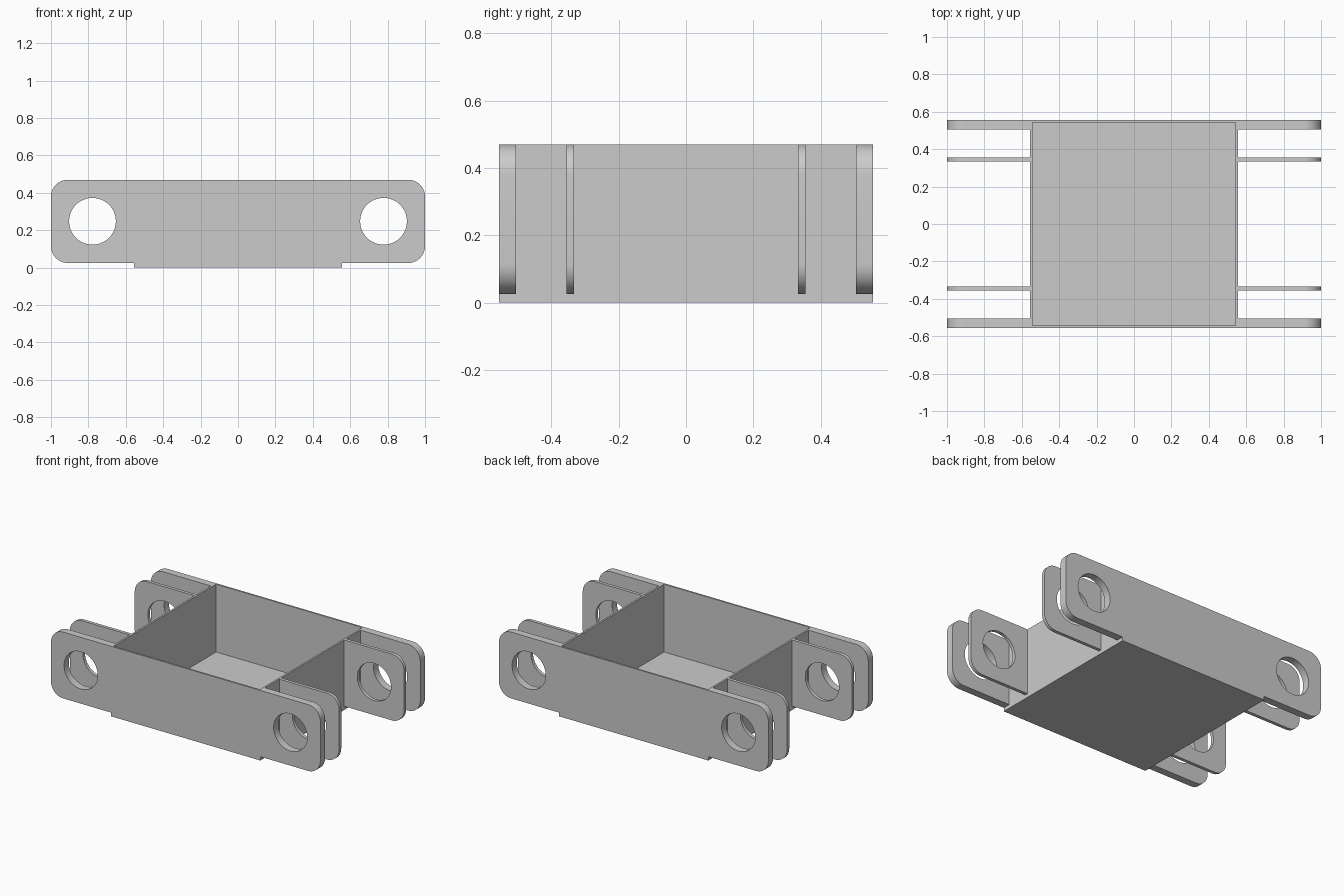
import bpy, bmesh
from math import sin, cos, pi, radians
from mathutils import Matrix

if "Cube" in bpy.data.objects:
    bpy.data.objects.remove(bpy.data.objects["Cube"])

HALF, HEIGHT, WALL = 0.555, 0.47, 0.017
END, LUG_BOTTOM, RADIUS = 1.0, 0.025, 0.09
HOLE_X, HOLE_Z, HOLE_R = 0.778, 0.248, 0.125


def link(name, mesh):
    obj = bpy.data.objects.new(name, mesh)
    bpy.context.collection.objects.link(obj)
    return obj


def arc(cx, cz, r, a0, a1, n):
    return [(cx + r * cos(a0 + (a1 - a0) * i / n),
             cz + r * sin(a0 + (a1 - a0) * i / n)) for i in range(n + 1)]


# Open tray with thin walls and floor
def make_tray():
    bm = bmesh.new()
    bmesh.ops.create_cube(bm, size=1)
    bmesh.ops.scale(bm, vec=(2 * HALF, 2 * HALF, HEIGHT), verts=bm.verts)
    bmesh.ops.translate(bm, vec=(0, 0, HEIGHT / 2), verts=bm.verts)
    bm.normal_update()
    top = max(bm.faces, key=lambda f: f.calc_center_median().z)
    bmesh.ops.inset_region(bm, faces=[top], thickness=WALL)
    cavity = bmesh.ops.extrude_discrete_faces(bm, faces=[top])["faces"][0]
    for v in cavity.verts:
        v.co.z = 0.015
    bmesh.ops.recalc_face_normals(bm, faces=bm.faces)
    mesh = bpy.data.meshes.new("tray")
    bm.to_mesh(mesh)
    bm.free()
    link("tray", mesh)


# Lug plate: rounded outer corners and a pin hole, from a filled curve
def make_lug(name, sx, y0, y1):
    r = RADIUS
    outline = [(HALF, HEIGHT), (HALF, LUG_BOTTOM)]
    outline += arc(END - r, LUG_BOTTOM + r, r, -pi / 2, 0, 10)
    outline += arc(END - r, HEIGHT - r, r, 0, pi / 2, 10)
    hole = arc(HOLE_X, HOLE_Z, HOLE_R, 0, 2 * pi, 48)[:-1]
    curve = bpy.data.curves.new(name + "_profile", "CURVE")
    curve.dimensions = "2D"
    curve.fill_mode = "BOTH"
    curve.extrude = abs(y1 - y0) / 2
    for pts in (outline, hole):
        spline = curve.splines.new("POLY")
        spline.points.add(len(pts) - 1)
        for p, (x, z) in zip(spline.points, pts):
            p.co = (sx * x, z, 0, 1)
        spline.use_cyclic_u = True
    temp = link(name + "_profile", curve)
    bpy.context.view_layer.update()
    deps = bpy.context.evaluated_depsgraph_get()
    mesh = bpy.data.meshes.new_from_object(temp.evaluated_get(deps))
    bpy.data.objects.remove(temp)

    bm = bmesh.new()
    bm.from_mesh(mesh)
    bmesh.ops.remove_doubles(bm, verts=bm.verts, dist=1e-5)
    bm.transform(Matrix.Translation((0, (y0 + y1) / 2, 0))
                 @ Matrix.Rotation(pi / 2, 4, "X"))
    bmesh.ops.recalc_face_normals(bm, faces=bm.faces)
    bm.to_mesh(mesh)
    bm.free()
    obj = link(name, mesh)
    bpy.ops.object.select_all(action="DESELECT")
    obj.select_set(True)
    bpy.context.view_layer.objects.active = obj
    bpy.ops.object.shade_smooth_by_angle(angle=radians(30))


make_tray()
# Thick outer lug and thin inner lug at each corner
for sx, end in ((-1, "left"), (1, "right")):
    for sy, side in ((-1, "front"), (1, "back")):
        make_lug(f"outer_lug_{side}_{end}", sx, sy * 0.505, sy * HALF)
        make_lug(f"inner_lug_{side}_{end}", sx, sy * 0.333, sy * 0.355)
